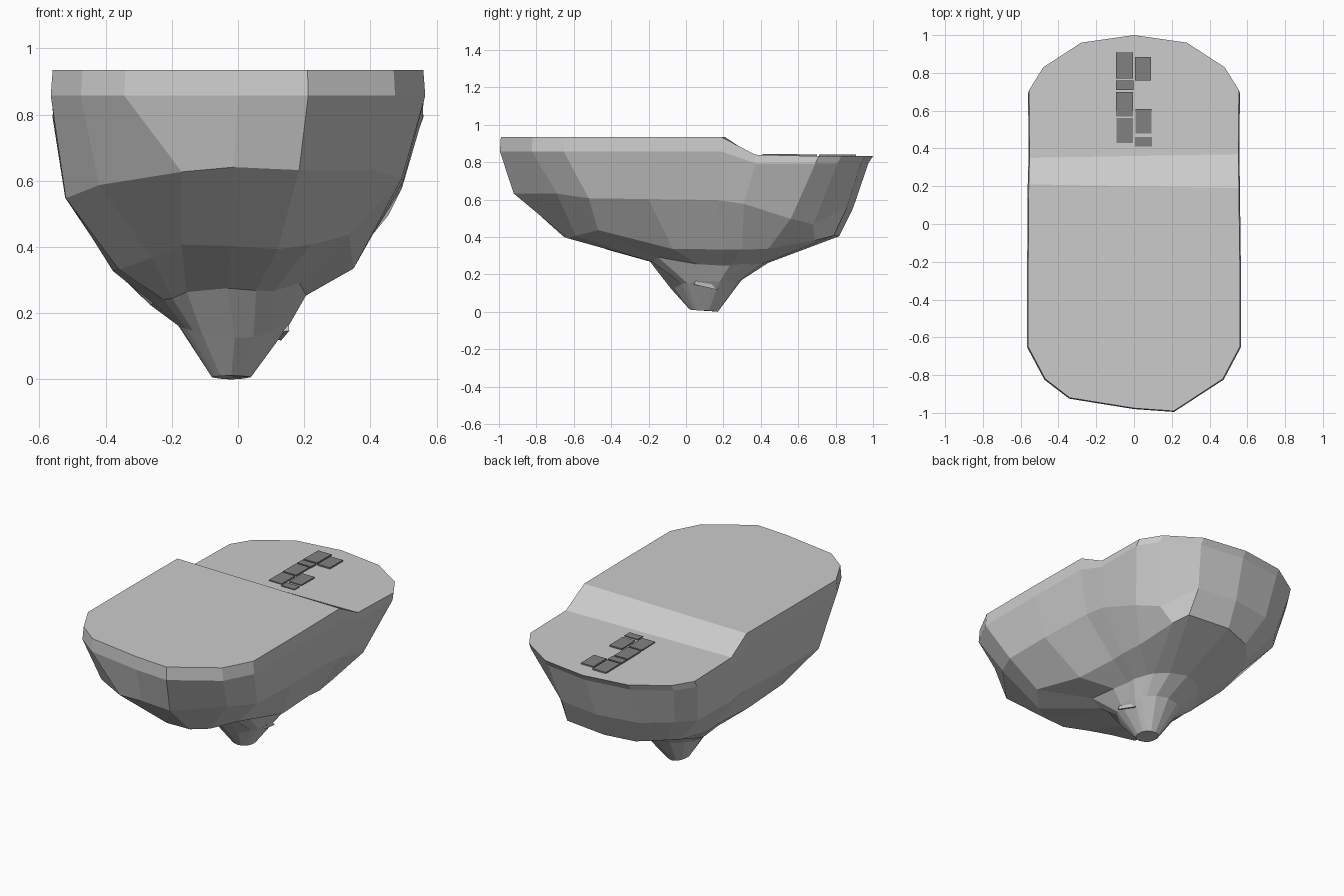
import bpy, bmesh, random
from math import hypot

if "Cube" in bpy.data.objects:
    bpy.data.objects.remove(bpy.data.objects["Cube"])

random.seed(4)

# Top outline, counter-clockwise seen from above, starting at the back point
outline = [(0, 1), (-.28, .96), (-.48, .83), (-.555, .71), (-.553, .35), (-.557, .21),
           (-.56, -.2), (-.56, -.65), (-.47, -.82), (-.34, -.92), (0, -.975), (.21, -.99),
           (.47, -.82), (.56, -.65), (.56, -.2), (.555, .19), (.553, .37),
           (.555, .71), (.48, .83), (.28, .96)]
N = len(outline)

# Rock layers: x range, y range, z at front / left / right / back, roundness, jitter
layers = [
    (-.525, .50, -.935, .90, .64, .555, .61, .56, .08, .008),
    (-.385, .345, -.66, .815, .41, .335, .34, .41, .5, .008),
    (-.265, .205, -.20, .44, .275, .225, .255, .27, 1, .006),
    (-.18, .155, -.08, .30, .13, .165, .165, .17, 1, .004),
    (-.08, .04, .02, .17, .015, .01, .01, .003, 1, 0),
]
# Broken corners: (layer, column) -> position
chips = {(0, 7): (-.52, -.54, .55), (0, 8): (-.42, -.72, .59), (0, 9): (-.17, -.90, .63),
         (0, 12): (.41, -.69, .635), (0, 13): (.495, -.52, .61),
         (0, 16): (.495, .31, .58), (0, 17): (.455, .56, .50), (0, 18): (.375, .68, .47),
         (1, 7): (-.36, -.42, .335), (1, 8): (-.26, -.50, .37), (1, 9): (-.17, -.60, .41),
         (1, 12): (.22, -.59, .41), (1, 13): (.335, -.47, .44),
         (1, 16): (.34, .30, .335), (1, 17): (.325, .44, .34),
         (1, 18): (.29, .69, .385), (1, 19): (.25, .79, .41),
         (2, 12): (.11, -.18, .27), (2, 13): (.185, -.15, .295)}


def deck_z(y):
    return .937 if y < .25 else (.843 if y < .5 else .835)


def layer_point(p, spec):
    x0, x1, y0, y1, zf, zl, zr, zb, rnd, jit = spec
    u, v = p[0] / .56, p[1]
    n = hypot(u, v)
    u += (u / n - u) * rnd
    v += (v / n - v) * rnd
    z_end = zf if v < 0 else zb
    z_side = (zl + zr) / 2 + u * (zr - zl) / 2
    j = lambda: random.uniform(-jit, jit)
    return ((x0 + x1) / 2 + u * (x1 - x0) / 2 + j(),
            (y0 + y1) / 2 + v * (y1 - y0) / 2 + j(),
            z_side + (z_end - z_side) * v * v + j())


def finish(bm, name):
    bmesh.ops.recalc_face_normals(bm, faces=bm.faces)
    mesh = bpy.data.meshes.new(name)
    bm.to_mesh(mesh)
    bm.free()
    ob = bpy.data.objects.new(name, mesh)
    bpy.context.collection.objects.link(ob)
    return ob


# Floating rock: rim band plus shrinking rings down to a blunt tip
bm = bmesh.new()
rings = [[bm.verts.new((x, y, deck_z(y))) for x, y in outline]]
rings.append([bm.verts.new((x * 1.01, y * (.975 if y > .5 else 1.005), .86 if y < .25 else .797))
              for x, y in outline])
for r, spec in enumerate(layers):
    pts = [layer_point(p, spec) for p in outline]
    rings.append([bm.verts.new(chips.get((r, i), p)) for i, p in enumerate(pts)])
for a, b in zip(rings, rings[1:]):
    for i in range(N):
        k = (i + 1) % N
        bm.faces.new((a[i], a[k], b[k], b[i]))
bm.faces.new(rings[-1])

# Stepped top: front plateau, ramp, lower back deck
top = rings[0]
bm.faces.new(top[5:16])
bm.faces.new((top[4], top[5], top[15], top[16]))
bm.faces.new(top[16:] + top[:5])
rock = finish(bm, "floating_rock")

# Paving slabs on the lower deck: x and y ranges
slabs = [(-.095, -.005, .77, .91), (-.095, -.003, .71, .76), (-.095, -.006, .57, .70),
         (-.093, -.005, .43, .56), (.005, .09, .76, .885), (.008, .092, .48, .61),
         (.005, .095, .41, .46)]
bm = bmesh.new()
for x0, x1, y0, y1 in slabs:
    for v in bmesh.ops.create_cube(bm, size=1)["verts"]:
        v.co.x = (x0 + x1) / 2 + v.co.x * (x1 - x0)
        v.co.y = (y0 + y1) / 2 + v.co.y * (y1 - y0)
        v.co.z = (.847 if v.co.z > 0 else .83) - .008 * (v.co.y - .4)
paving = finish(bm, "paving_slabs")
dark = bpy.data.materials.new("dark_stone")
dark.diffuse_color = (.22, .22, .22, 1)
dark.use_nodes = True
dark.node_tree.nodes["Principled BSDF"].inputs["Base Color"].default_value = dark.diffuse_color
paving.data.materials.append(dark)

# Small chipped shard lying against the right of the stem
bm = bmesh.new()
pts = [bm.verts.new(c) for c in ((.155, .04, .15), (.15, .08, .2), (.13, .17, .12), (.08, .1, .14))]
for f in ((0, 1, 2), (0, 1, 3), (1, 2, 3), (0, 2, 3)):
    bm.faces.new([pts[i] for i in f])
shard = finish(bm, "stem_shard")

# Stand the tip on the ground
low = min(v.co.z for v in rock.data.vertices)
for ob in (rock, paving, shard):
    ob.location.z = -low
